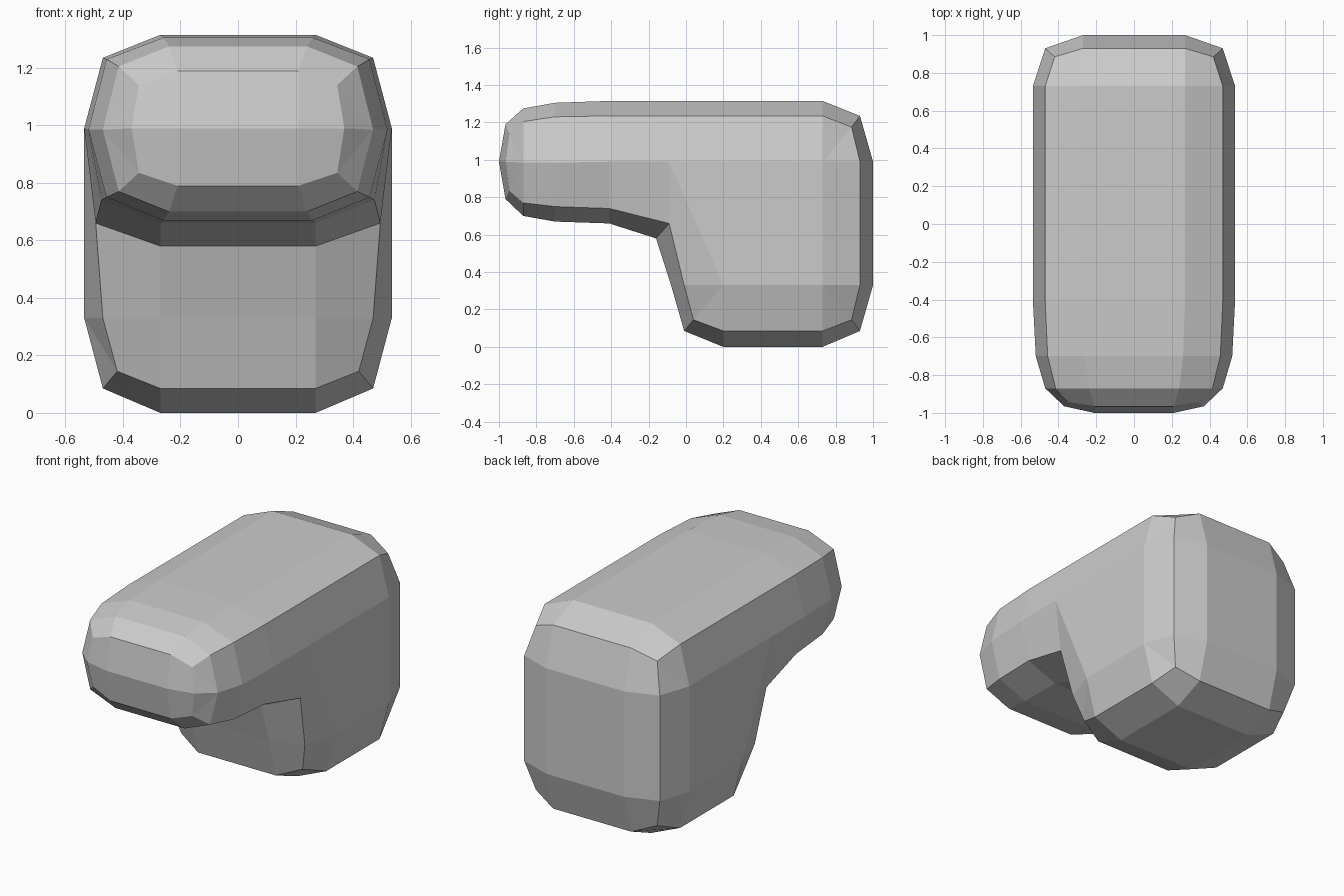
import bpy, bmesh

if "Cube" in bpy.data.objects:
    bpy.data.objects.remove(bpy.data.objects["Cube"])

# Flat side panel points (y, z, x): back, inner bend, then along the snout
PANEL = {
    "back_top": (0.73, 0.99, 0.535), "back_low": (0.73, 0.33, 0.535),
    "front_low": (0.2, 0.33, 0.535), "bend": (-0.09, 0.99, 0.535),
    "mid": (-0.41, 0.99, 0.535), "near": (-0.7, 0.985, 0.52),
    "tip": (-0.87, 0.985, 0.47),
}

# Side profile: outer outline (y, z, x), bevel ridge (y, z, x), panel point it joins
TOP_BACK = [
    ((-0.41, 1.315, 0.27), (-0.41, 1.235, 0.47), "mid"),
    ((-0.09, 1.315, 0.27), (-0.09, 1.235, 0.47), "bend"),
    ((0.73, 1.315, 0.27), (0.73, 1.235, 0.47), "back_top"),
    ((0.93, 1.235, 0.27), (0.885, 1.175, 0.42), "back_top"),
    ((1.0, 0.99, 0.27), (0.93, 0.99, 0.47), "back_top"),
    ((1.0, 0.33, 0.27), (0.93, 0.33, 0.47), "back_low"),
    ((0.93, 0.085, 0.27), (0.885, 0.145, 0.42), "back_low"),
    ((0.73, 0.0, 0.27), (0.73, 0.085, 0.47), "back_low"),
]
FRONT_LEG = [
    ((0.2, 0.0, 0.27), (0.2, 0.085, 0.47), "front_low"),
    ((-0.01, 0.085, 0.27), (0.04, 0.145, 0.42), "front_low"),
    ((-0.08, 0.33, 0.27), (-0.01, 0.33, 0.47), "front_low"),
    ((-0.16, 0.58, 0.27), (-0.09, 0.66, 0.495), "bend"),
]
SNOUT = [
    ((-0.41, 0.66, 0.27), (-0.41, 0.74, 0.475), "mid"),
    ((-0.7, 0.67, 0.26), (-0.7, 0.75, 0.457), "near"),
    ((-0.87, 0.70, 0.24), (-0.87, 0.77, 0.415), "tip"),
    ((-0.965, 0.79, 0.21), (-0.945, 0.835, 0.345), "tip"),
    ((-1.0, 0.99, 0.21), (-0.965, 0.99, 0.37), "tip"),
    ((-0.965, 1.19, 0.21), (-0.945, 1.14, 0.345), "tip"),
    ((-0.87, 1.275, 0.24), (-0.87, 1.205, 0.415), "tip"),
    ((-0.7, 1.305, 0.26), (-0.7, 1.23, 0.457), "near"),
]
PROFILE = TOP_BACK + FRONT_LEG + SNOUT

bm = bmesh.new()


def vert(p, side):
    return bm.verts.new((side * p[2], p[0], p[1]))


# Bevel bands and side panel for one side; returns the outer outline loop
def build_side(side):
    panel = {k: vert(p, side) for k, p in PANEL.items()}
    outer = [vert(o, side) for o, _, _ in PROFILE]
    ridge = [vert(r, side) for _, r, _ in PROFILE]
    inner = [panel[k] for _, _, k in PROFILE]
    n = len(PROFILE)
    for i in range(n):
        j = (i + 1) % n
        bm.faces.new((outer[i], outer[j], ridge[j], ridge[i]))
        if inner[i] == inner[j]:
            bm.faces.new((ridge[i], ridge[j], inner[i]))
        else:
            bm.faces.new((ridge[i], ridge[j], inner[j], inner[i]))
    bm.faces.new([panel[k] for k in ("back_top", "back_low", "front_low", "bend")])
    return outer


# Centre strip joins the two sides
right, left = build_side(1), build_side(-1)
for i in range(len(right)):
    j = (i + 1) % len(right)
    bm.faces.new((right[i], right[j], left[j], left[i]))

bmesh.ops.recalc_face_normals(bm, faces=bm.faces)
mesh = bpy.data.meshes.new("head")
bm.to_mesh(mesh)
bm.free()
head = bpy.data.objects.new("head", mesh)
bpy.context.collection.objects.link(head)
